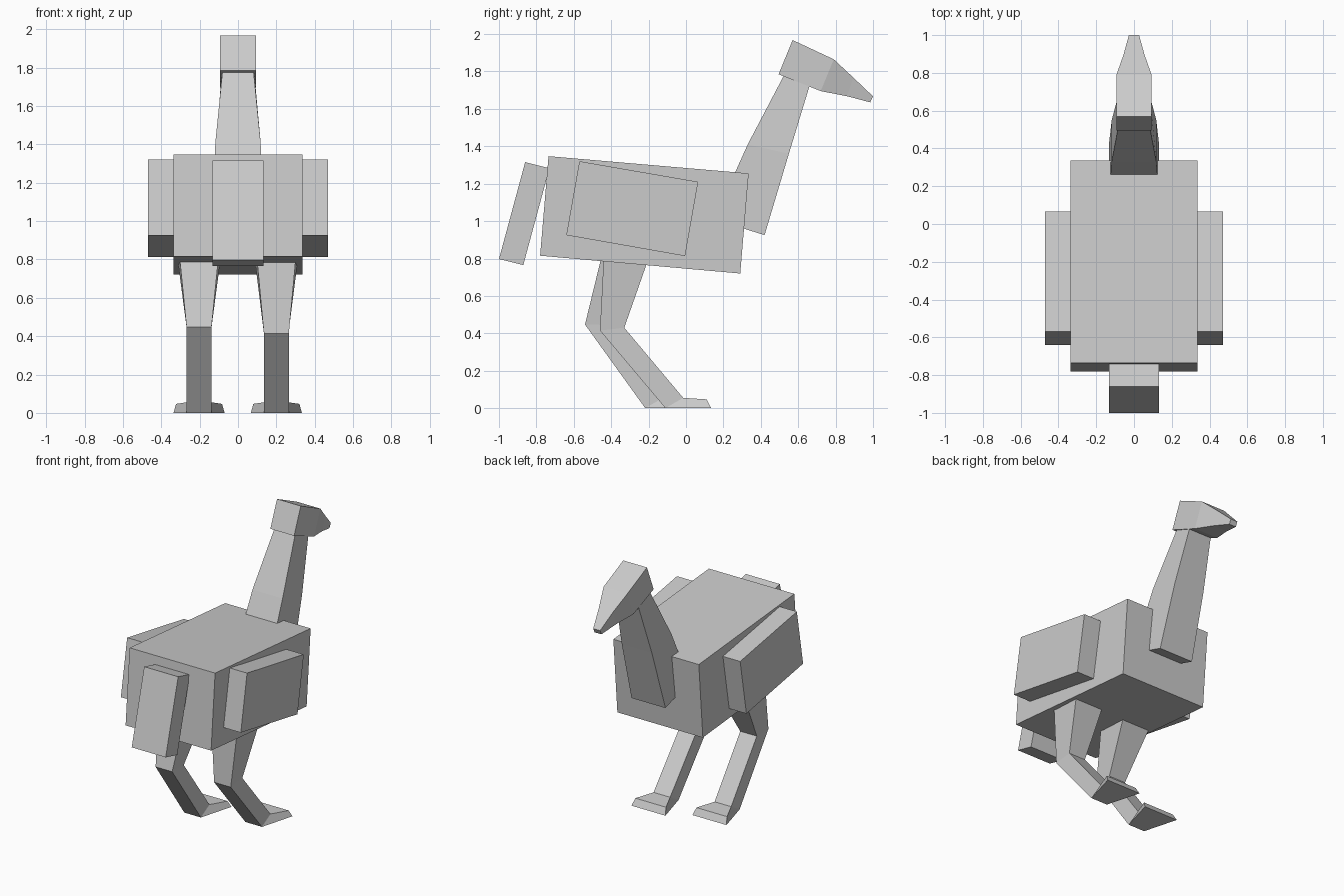
import bpy
import bmesh

cube = bpy.data.objects.get("Cube")
if cube:
    bpy.data.objects.remove(cube, do_unlink=True)

# One plain grey for the whole bird
grey = bpy.data.materials.new("plain_grey")
grey.use_nodes = True
colour = (0.6, 0.6, 0.6, 1)
grey.diffuse_color = colour
grey.node_tree.nodes["Principled BSDF"].inputs["Base Color"].default_value = colour


def loft(name, rings, x=0):
    """Join four-cornered rings; each is (rear y, z), (fore y, z), rear and fore half widths."""
    bm = bmesh.new()
    loops = []
    for (ry, rz), (fy, fz), rw, fw in rings:
        corners = [(x - rw, ry, rz), (x + rw, ry, rz), (x + fw, fy, fz), (x - fw, fy, fz)]
        loops.append([bm.verts.new(c) for c in corners])
    for a, b in zip(loops, loops[1:]):
        for i in range(4):
            j = (i + 1) % 4
            bm.faces.new((a[i], a[j], b[j], b[i]))
    bm.faces.new(loops[0])
    bm.faces.new(loops[-1])
    bmesh.ops.recalc_face_normals(bm, faces=bm.faces)
    mesh = bpy.data.meshes.new(name)
    bm.to_mesh(mesh)
    bm.free()
    mesh.materials.append(grey)
    obj = bpy.data.objects.new(name, mesh)
    bpy.context.collection.objects.link(obj)
    return obj


def slab(name, lower, upper, half, x=0):
    """Tilted box from its lower and upper edges in the side plane."""
    return loft(name, [(*lower, half, half), (*upper, half, half)], x)


# Trunk and tail
slab("body", ((-0.78, 0.815), (0.29, 0.72)), ((-0.735, 1.347), (0.335, 1.255)), 0.335)
slab("tail", ((-1.0, 0.797), (-0.87, 0.765)), ((-0.86, 1.315), (-0.73, 1.283)), 0.133)

# Wings, one on each side
for side, label in ((1, "left"), (-1, "right")):
    slab(label + "_wing", ((-0.64, 0.925), (-0.005, 0.813)),
         ((-0.57, 1.32), (0.065, 1.21)), 0.075, side * 0.395)

# Neck tapering up into the head
loft("neck", [
    ((0.15, 1.01), (0.42, 0.925), 0.133, 0.133),
    ((0.33, 1.41), (0.55, 1.36), 0.118, 0.118),
    ((0.54, 1.81), (0.675, 1.77), 0.078, 0.085),
])

# Head with the beak narrowing to a blunt tip
loft("head", [
    ((0.495, 1.785), (0.57, 1.968), 0.093, 0.093),
    ((0.72, 1.695), (0.79, 1.865), 0.093, 0.093),
    ((0.86, 1.668), (0.895, 1.767), 0.056, 0.056),
    ((0.985, 1.635), (1.0, 1.667), 0.027, 0.027),
])


# Legs: hip, knee, ankle and splayed toe, one leg a step behind the other
def leg(name, x, hip, knee, step):
    loft(name, [
        (*hip, 0.11, 0.125),
        (*knee, 0.065, 0.065),
        ((-0.11 - step, 0), (-0.015 - step, 0.055), 0.065, 0.065),
        ((0.135 - step, 0), (0.11 - step, 0.047), 0.133, 0.12),
    ], x)


leg("left_leg", 0.2, ((-0.435, 0.9), (-0.165, 0.9)), ((-0.46, 0.415), (-0.33, 0.43)), 0)
leg("right_leg", -0.203, ((-0.43, 0.9), (-0.15, 0.9)), ((-0.54, 0.447), (-0.41, 0.445)), 0.108)
